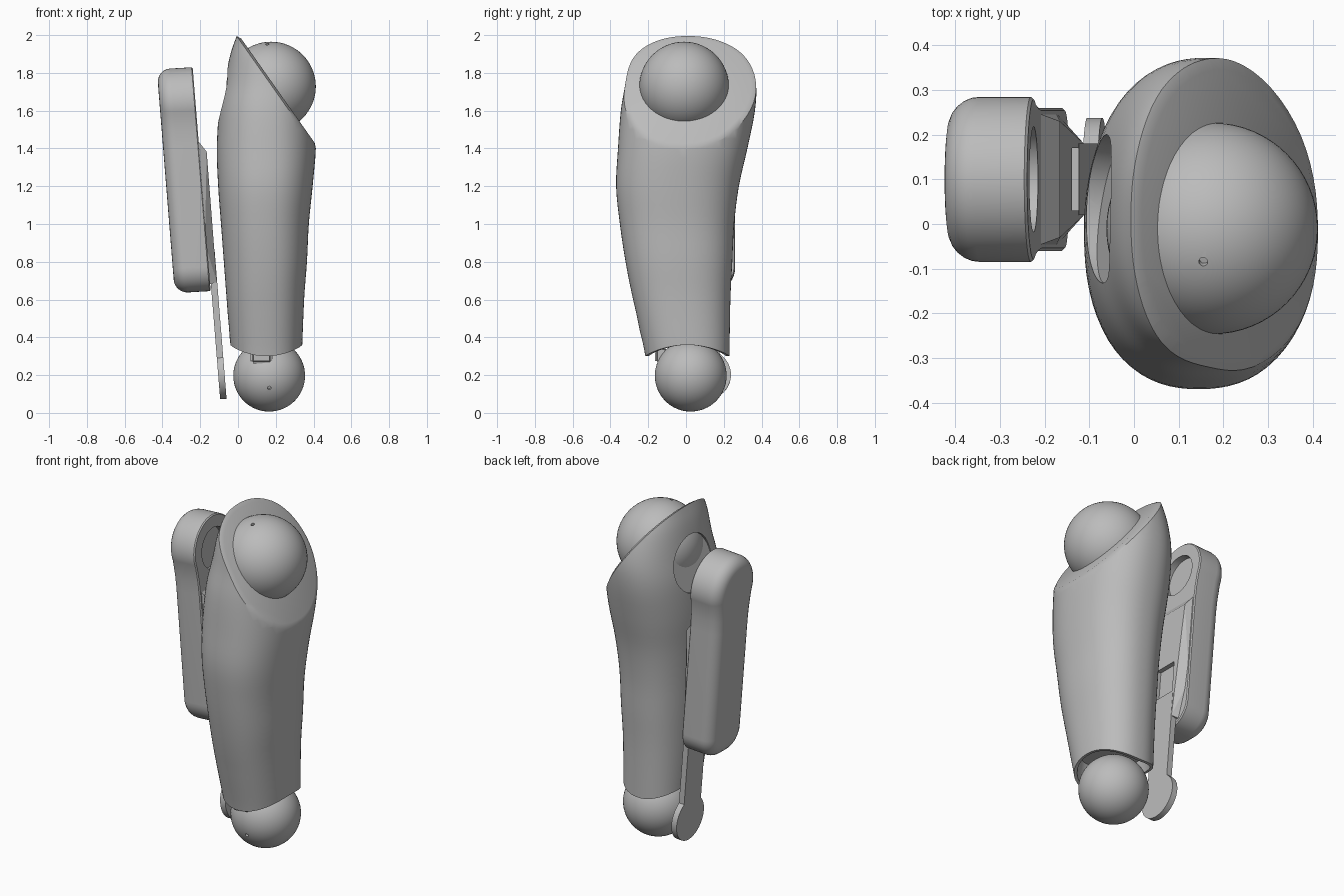
import bpy, bmesh
from math import sin, cos, pi, radians
from mathutils import Vector, Matrix

if "Cube" in bpy.data.objects:
    bpy.data.objects.remove(bpy.data.objects["Cube"])

grey = bpy.data.materials.new("plain grey")
grey.use_nodes = True
grey.diffuse_color = (0.5, 0.5, 0.5, 1)
grey.node_tree.nodes["Principled BSDF"].inputs["Base Color"].default_value = grey.diffuse_color


def finish(name, bm):
    bmesh.ops.recalc_face_normals(bm, faces=bm.faces[:])
    mesh = bpy.data.meshes.new(name)
    bm.to_mesh(mesh)
    bm.free()
    mesh.materials.append(grey)
    ob = bpy.data.objects.new(name, mesh)
    bpy.context.collection.objects.link(ob)
    return ob


def loft(rings):
    bm = bmesh.new()
    loops = [[bm.verts.new(p) for p in ring] for ring in rings]
    for a, b in zip(loops, loops[1:]):
        for i in range(len(a)):
            j = (i + 1) % len(a)
            bm.faces.new((a[i], a[j], b[j], b[i]))
    bm.faces.new(loops[0])
    bm.faces.new(loops[-1])
    return bm


def activate(ob):
    bpy.ops.object.select_all(action='DESELECT')
    ob.select_set(True)
    bpy.context.view_layer.objects.active = ob


def smooth(ob, angle=35):
    activate(ob)
    bpy.ops.object.shade_smooth_by_angle(angle=radians(angle))


def cut(ob, cutter):
    cutter.hide_render = True
    mod = ob.modifiers.new("cut", 'BOOLEAN')
    mod.object = cutter
    mod.solver = 'EXACT'
    activate(ob)
    bpy.ops.object.modifier_apply(modifier=mod.name)
    bpy.data.objects.remove(cutter)


def rod(centre, axis, radius, length, sides=48):
    bm = bmesh.new()
    turn = Vector(axis).to_track_quat('Z', 'Y').to_matrix().to_4x4()
    bmesh.ops.create_cone(bm, cap_ends=True, segments=sides, radius1=radius, radius2=radius,
                          depth=length, matrix=Matrix.Translation(centre) @ turn)
    return finish("cutter", bm)


def ball(name, centre, radius, hole_axis):
    bm = bmesh.new()
    bmesh.ops.create_uvsphere(bm, u_segments=64, v_segments=32, radius=radius,
                              matrix=Matrix.Translation(centre))
    ob = finish(name, bm)
    axis = Vector(hole_axis).normalized()
    cut(ob, rod(Vector(centre) + axis * radius, axis, 0.01, 0.04, 16))
    smooth(ob)


# Limb shell: rows of z, min x, max x, min y, max y
rows = [(0.33, -0.04, 0.34, -0.215, 0.23), (0.6, -0.06, 0.35, -0.28, 0.235),
        (0.8, -0.075, 0.365, -0.32, 0.245), (1.0, -0.09, 0.375, -0.35, 0.255),
        (1.2, -0.105, 0.395, -0.37, 0.28), (1.4, -0.112, 0.412, -0.36, 0.325),
        (1.6, -0.1, 0.41, -0.345, 0.365), (1.75, -0.072, 0.41, -0.32, 0.37),
        (1.9, -0.04, 0.4, -0.3, 0.335), (2.0, -0.005, 0.39, -0.26, 0.28),
        (2.12, 0.04, 0.36, -0.2, 0.22)]


def spline(a, b, c, d, t):
    return [q + t / 2 * (r - p + t * (2 * p - 5 * q + 4 * r - s + t * (3 * (q - r) + s - p)))
            for p, q, r, s in zip(a, b, c, d)]


def section(row, scale=1, wave=0.0, n=72):
    z, x0, x1, y0, y1 = row
    ring = []
    for i in range(n):
        t = 2 * pi * i / n
        c, s = cos(t), sin(t)
        k = scale / (abs(c) ** 2.3 + abs(s) ** 2.3) ** (1 / 2.3)
        ring.append(((x0 + x1) / 2 + (x1 - x0) / 2 * k * c,
                     (y0 + y1) / 2 + (y1 - y0) / 2 * k * s, z + wave * cos(2 * t)))
    return ring


padded = [rows[0]] + rows + [rows[-1]]
rings = [section((0.44,) + rows[0][1:], 0.85), section(rows[0], 0.92, 0.03),
         section(rows[0], 1, 0.03)]
for i in range(len(rows) - 1):
    for k in range(1, 5):
        row = spline(*padded[i:i + 4], k / 4)
        rings.append(section(row, 1, 0.015 if i == 0 and k < 3 else 0))
bm = loft(rings)

# Slanted upper end with a chamfered rim
res = bmesh.ops.bisect_plane(bm, geom=bm.verts[:] + bm.edges[:] + bm.faces[:],
                             plane_co=(0, 0, 1.985), plane_no=(0.818, 0, 0.576), clear_outer=True)
rim = [e for e in res["geom_cut"] if isinstance(e, bmesh.types.BMEdge)]
cap = bmesh.ops.contextual_create(bm, geom=rim)["faces"]
bmesh.ops.recalc_face_normals(bm, faces=bm.faces[:])
bmesh.ops.inset_region(bm, faces=cap, thickness=0.026, depth=0.012)
limb = finish("limb_shell", bm)

# Round recess on the side facing the pod
cut(limb, rod((-0.02, 0.03, 1.67), (-0.96, 0.15, 0.21), 0.165, 0.03))
side = Vector((-0.96, 0.15, 0.21)).normalized()
cut(limb, rod(Vector((-0.04, 0.03, 1.675)) + side * 0.15, side, 0.165, 0.3))
smooth(limb)

# Joint balls
ball("upper_ball", (0.175, -0.01, 1.728), 0.237, (-0.02, -0.075, 0.225))
ball("lower_ball", (0.165, 0.025, 0.197), 0.19, (0, -0.17, -0.062))

# Small stop at the front of the lower joint
bm = bmesh.new()
bmesh.ops.create_cube(bm, size=1, matrix=Matrix.Translation((0.125, -0.13, 0.305))
                      @ Matrix.Diagonal((0.115, 0.07, 0.09, 1)))
bmesh.ops.bevel(bm, geom=bm.edges[:], offset=0.015, segments=3, affect='EDGES')
smooth(finish("joint_stop", bm))


# Side pod, leaning along the limb: p is the height above its inner face
def lean(p, y, z):
    return (-0.145 - (z - 0.65) * 0.0805 + p, 0.1 + y, z + 0.06 * p)


def arc(y, z, r, a0, a1, n):
    return [(y + r * cos(radians(a0 + (a1 - a0) * i / n)),
             z + r * sin(radians(a0 + (a1 - a0) * i / n))) for i in range(n + 1)]


def pod_outline(inset):
    r = 0.13 - inset
    w = 0.16 - inset
    pts = arc(0, 1.645, 0.185 - inset, -20, 200, 32)
    pts += [(-w - 0.004, 1.5), (-w, 1.42)]
    pts += arc(-0.03, 0.775, r, 180, 270, 10) + arc(0.03, 0.775, r, 270, 360, 10)
    return pts + [(w, 1.42), (w + 0.004, 1.5)]


fillet = [(-0.19 + 0.07 * (1 - cos(a)), 0.07 * (1 - sin(a)))
          for a in [i * pi / 12 for i in range(7)]]
pod = finish("pod_body", loft([[lean(p, y, z) for y, z in pod_outline(inset)]
                               for p, inset in fillet + [(-0.006, 0), (0, 0.006)]]))
dish = arc(0, 1.64, 0.118, 0, 352.5, 47)
cut(pod, finish("cutter", loft([[lean(p, y, z) for y, z in dish] for p in (-0.04, 0.1)])))
smooth(pod)

# Tapered raised block on the pod's inner face, with a slot
bm = bmesh.new()
for p, w, z in ((-0.01, 0.15, 1.45), (0.038, 0.13, 1.38), (0.036, 0.08, 0.69),
                (-0.01, 0.15, 0.9), (-0.01, 0.1, 0.68)):
    for s in (-1, 1):
        bm.verts.new(lean(p, s * w, z))
bmesh.ops.convex_hull(bm, input=bm.verts[:])
block = finish("pod_block", bm)
slot = [(-0.07, 0.84), (0.07, 0.84), (0.07, 1.04), (-0.07, 1.04)]
cut(block, finish("cutter", loft([[lean(p, y, z) for y, z in slot] for p in (0.012, 0.1)])))

# Thin strip with a round end
strip = [(0.08, 0.85), (-0.08, 0.85)] + arc(0.01, 0.2, 0.128, 135, 405, 36)
strip[2:2] = [(-0.08, 0.31)]
strip.append((0.08, 0.31))
smooth(finish("pod_strip", loft([[lean(p, y, z) for y, z in strip] for p in (0.004, 0.038)])))
